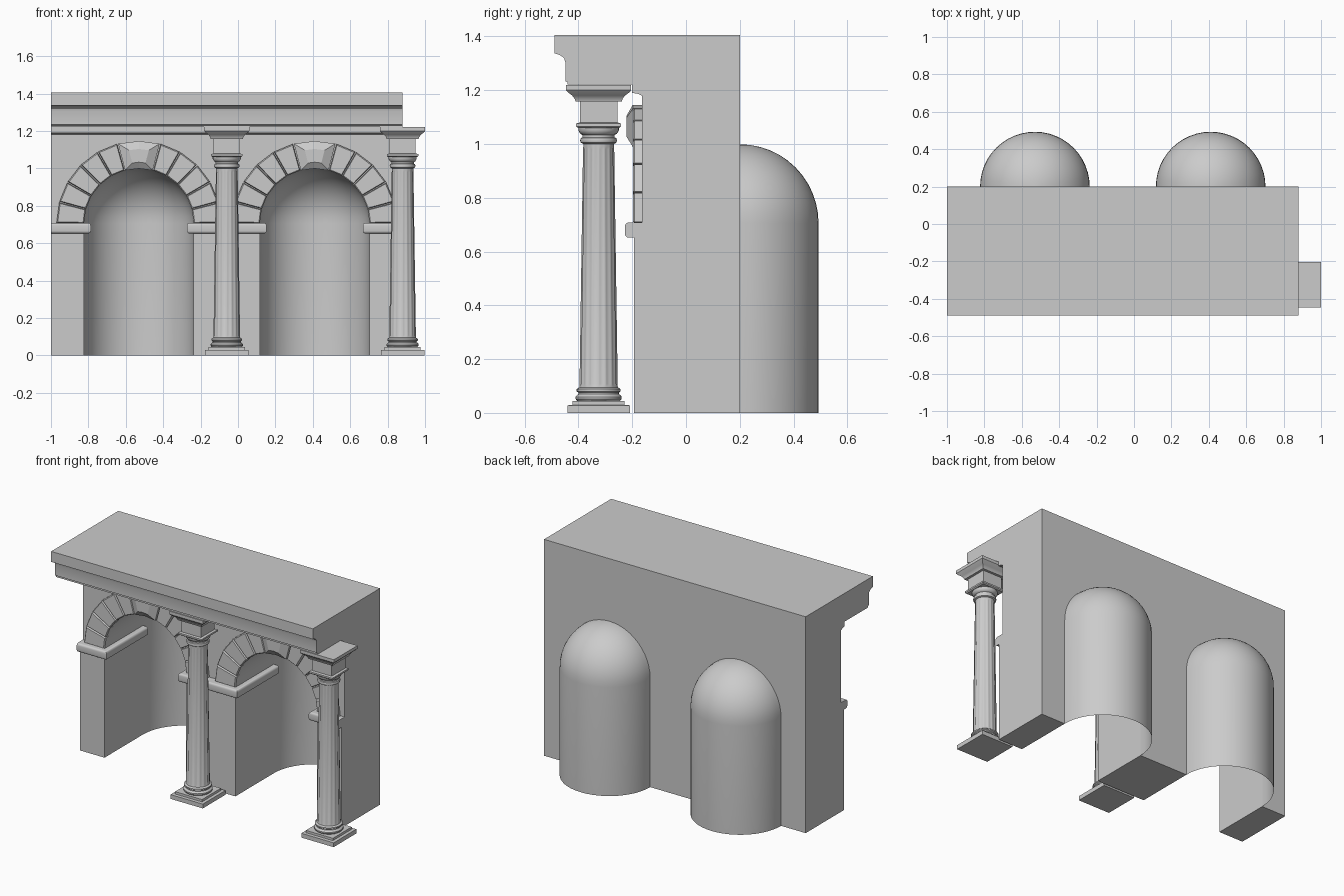
import bpy
import bmesh
from math import sin, cos, pi, radians

cube = bpy.data.objects.get("Cube")
if cube:
    bpy.data.objects.remove(cube, do_unlink=True)

stone = bpy.data.materials.new("grey_stone")
stone.use_nodes = True
GREY = (0.6, 0.6, 0.6, 1)
stone.diffuse_color = GREY
stone.node_tree.nodes["Principled BSDF"].inputs["Base Color"].default_value = GREY

# Main dimensions
LEFT, RIGHT, BACK = -1.0, 0.88, 0.2
BAYS = (-0.53, 0.41)
COLUMNS = (-0.06, 0.88)
COLUMN_Y = -0.325
SPRING, RADIUS, OUTER = 0.706, 0.293, 0.44
PIER_FRONT, WALL_FRONT = -0.194, -0.164


def finish(name, bm, smooth=30):
    bmesh.ops.recalc_face_normals(bm, faces=bm.faces)
    mesh = bpy.data.meshes.new(name)
    bm.to_mesh(mesh)
    bm.free()
    mesh.materials.append(stone)
    mesh.shade_smooth()
    mesh.set_sharp_from_angle(angle=radians(smooth))
    obj = bpy.data.objects.new(name, mesh)
    bpy.context.collection.objects.link(obj)
    return obj


def loft(name, rings, closed=True, smooth=30):
    """Skin a list of matching point rings; closed rings get end caps."""
    bm = bmesh.new()
    rows = [[bm.verts.new(p) for p in ring] for ring in rings]
    n = len(rows[0])
    for a, b in zip(rows, rows[1:]):
        for i in range(n if closed else n - 1):
            j = (i + 1) % n
            bm.faces.new((a[i], a[j], b[j], b[i]))
    if closed:
        bm.faces.new(rows[0])
        bm.faces.new(rows[-1])
    else:
        bmesh.ops.remove_doubles(bm, verts=bm.verts, dist=0.0001)
    return finish(name, bm, smooth)


def box(name, x0, x1, y0, y1, z0, z1):
    return loft(name, [[(x0, y0, z), (x1, y0, z), (x1, y1, z), (x0, y1, z)]
                       for z in (z0, z1)])


def square_stack(name, cx, steps):
    """Stack of square sections given as (half width, height)."""
    return loft(name, [[(cx + sx * h, COLUMN_Y + sy * h, z)
                        for sx, sy in ((-1, -1), (1, -1), (1, 1), (-1, 1))]
                       for h, z in steps])


def turned(name, cx, steps, sides=32, flutes=0):
    """Turned section given as (radius, height, flute depth)."""
    rings = []
    for r, z, depth in steps:
        ring = []
        for i in range(sides):
            a = 2 * pi * i / sides
            rr = r - depth * abs(sin(a * flutes / 2))
            ring.append((cx + rr * cos(a), COLUMN_Y + rr * sin(a), z))
        rings.append(ring)
    return loft(name, rings, smooth=40)


def arc(cx, r, a0, a1, steps):
    """Points (x, z) on an arch, angles in degrees."""
    angles = [radians(a0 + (a1 - a0) * i / steps) for i in range(steps + 1)]
    return [(cx + r * cos(a), SPRING + r * sin(a)) for a in angles]


def shrunk(outline, f):
    mx = sum(p[0] for p in outline) / len(outline)
    mz = sum(p[1] for p in outline) / len(outline)
    return [(mx + (x - mx) * f, mz + (z - mz) * f) for x, z in outline]


def at_depth(outline, y):
    return [(x, y, z) for x, z in outline]


# Piers and the imposts wrapped round them
pier_edges = [LEFT]
for c in BAYS:
    pier_edges += [c - RADIUS, c + RADIUS]
pier_edges.append(RIGHT)
for i, tag in enumerate(("right", "middle", "left")):
    x0, x1 = pier_edges[2 * i], pier_edges[2 * i + 1]
    box(f"pier_{tag}", x0, x1, PIER_FRONT, BACK, 0, SPRING)
    x0 = x0 if x0 == LEFT else x0 - 0.036
    x1 = x1 if x1 == RIGHT else x1 + 0.036
    impost = box(f"impost_{tag}", x0, x1, -0.227, BACK, 0.652, 0.708)
    bm = bmesh.new()
    bm.from_mesh(impost.data)
    edges = []
    for e in bm.edges:
        mid = (e.verts[0].co + e.verts[1].co) / 2
        level = abs(e.verts[0].co.z - e.verts[1].co.z) < 0.001
        flush = mid.y > BACK - 0.01 or mid.x < LEFT + 0.01 or mid.x > RIGHT - 0.01
        if level and not flush:
            edges.append(e)
    bmesh.ops.bevel(bm, geom=edges, offset=0.014, segments=4,
                    profile=0.5, affect='EDGES')
    bm.to_mesh(impost.data)
    bm.free()
    impost.data.shade_smooth()
    impost.data.set_sharp_from_angle(angle=radians(35))

# Upper wall with two arched openings
outline = [(LEFT, 1.18), (LEFT, SPRING)]
for c in BAYS:
    outline += arc(c, RADIUS, 180, 0, 24)
outline += [(RIGHT, SPRING), (RIGHT, 1.18)]
loft("upper_wall", [at_depth(outline, WALL_FRONT), at_depth(outline, BACK)])

# Entablature with moulded front
profile = [(BACK, 1.18), (BACK, 1.405), (-0.489, 1.405), (-0.489, 1.337),
           (-0.478, 1.334), (-0.464, 1.328), (-0.453, 1.318), (-0.449, 1.305),
           (-0.449, 1.234), (-0.441, 1.23), (-0.441, 1.221), (-0.2, 1.221),
           (-0.2, 1.19), (-0.18, 1.187), (WALL_FRONT, 1.18)]
loft("entablature", [[(x, y, z) for y, z in profile] for x in (LEFT, RIGHT)])

for c, side in zip(BAYS, ("right", "left")):
    # Half-round niche with a quarter-sphere head
    levels = [(RADIUS, 0.0)] + [
        (RADIUS * cos(pi / 2 * i / 12), SPRING + RADIUS * sin(pi / 2 * i / 12))
        for i in range(13)]
    loft(f"niche_{side}",
         [[(c + r * cos(pi * k / 24), BACK + r * sin(pi * k / 24), z)
           for k in range(25)] for r, z in levels], closed=False, smooth=60)

    # Arch stones either side of a raised keystone
    for k in [0, 1, 2, 3, 4, 7, 8, 9, 10, 11]:
        a0, a1 = k * 15 + 0.4, k * 15 + 14.6
        stone_face = arc(c, RADIUS, a0, a1, 1) + arc(c, OUTER, a1, a0, 1)
        loft(f"arch_stone_{side}_{k}",
             [at_depth(stone_face, WALL_FRONT + 0.005),
              at_depth(stone_face, -0.191),
              at_depth(shrunk(stone_face, 0.92), -0.198)])
    key = arc(c, RADIUS, 75.4, 104.6, 2) + arc(c, OUTER, 104.6, 75.4, 2)
    loft(f"keystone_{side}",
         [at_depth(key, WALL_FRONT + 0.005), at_depth(key, -0.198),
          at_depth(shrunk(key, 0.48), -0.222)], smooth=5)

for cx, tag in zip(COLUMNS, ("middle", "left")):
    # Stepped plinth and turned base
    square_stack(f"plinth_{tag}", cx,
                 [(0.116, 0), (0.116, 0.028), (0.097, 0.03), (0.097, 0.045)])
    turned(f"column_base_{tag}", cx,
           [(0.08, 0.045, 0), (0.086, 0.052, 0), (0.086, 0.06, 0),
            (0.08, 0.067, 0), (0.075, 0.07, 0), (0.075, 0.075, 0),
            (0.082, 0.08, 0), (0.082, 0.088, 0), (0.072, 0.095, 0)])
    # Tapered fluted shaft
    turned(f"shaft_{tag}", cx,
           [(0.072, 0.09, 0), (0.071, 0.1, 0), (0.071, 0.108, 0.004),
            (0.058, 0.98, 0.003), (0.057, 0.99, 0), (0.057, 1.01, 0)],
           sides=96, flutes=16)
    # Necking rings and square capital
    turned(f"neck_rings_{tag}", cx,
           [(0.057, 1.0, 0), (0.066, 1.005, 0), (0.069, 1.013, 0),
            (0.066, 1.022, 0), (0.06, 1.025, 0), (0.06, 1.034, 0),
            (0.068, 1.038, 0), (0.075, 1.05, 0), (0.075, 1.062, 0)])
    square_stack(f"capital_{tag}", cx,
                 [(0.077, 1.06), (0.084, 1.066), (0.084, 1.076), (0.07, 1.08),
                  (0.07, 1.158), (0.086, 1.158), (0.089, 1.168),
                  (0.098, 1.18), (0.114, 1.192), (0.121, 1.2), (0.121, 1.22)])
